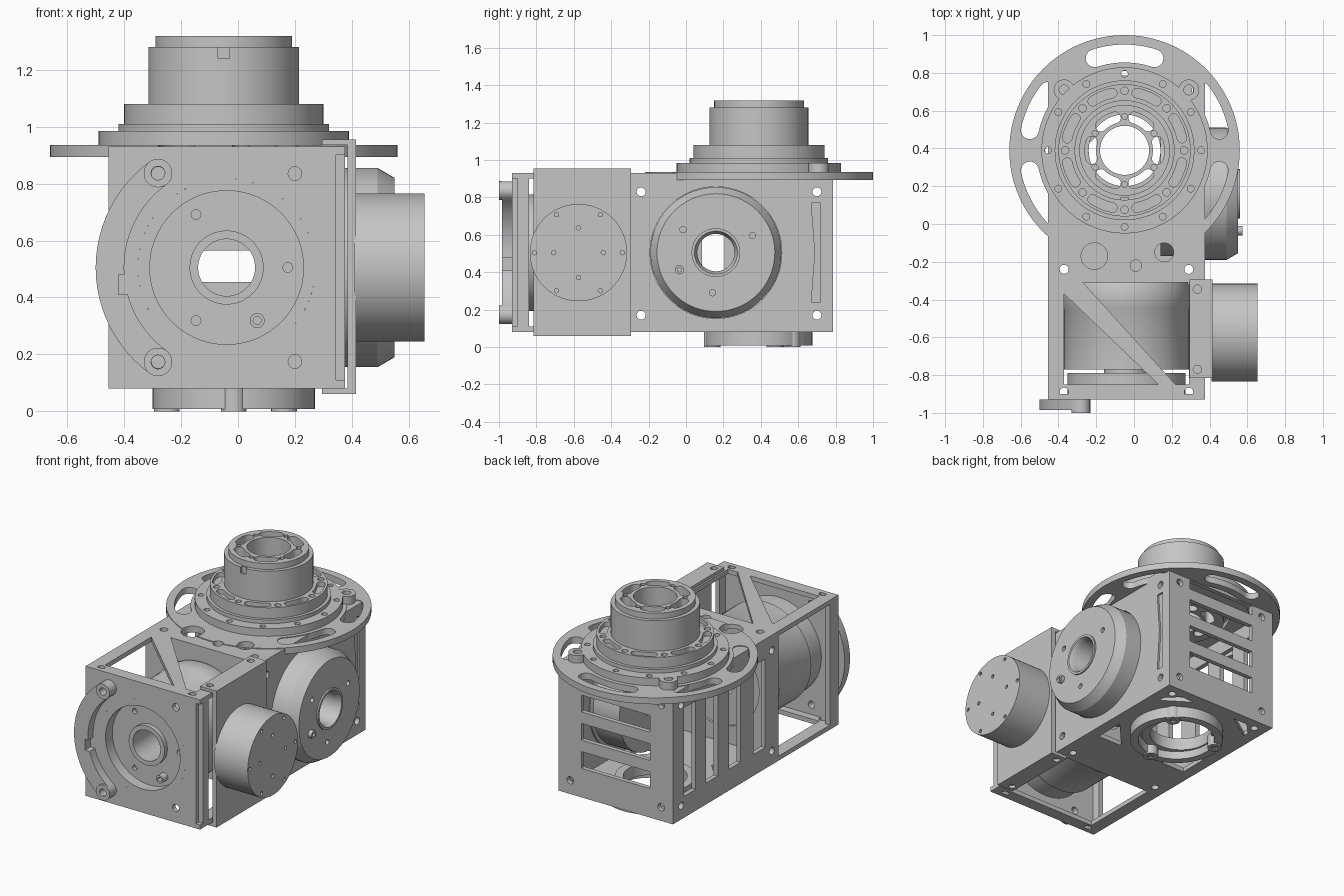
import bpy, bmesh
from math import sin, cos, pi, radians

if "Cube" in bpy.data.objects:
    bpy.data.objects.remove(bpy.data.objects["Cube"])

grey = bpy.data.materials.new("machined grey")
grey.use_nodes = True
grey.diffuse_color = (0.56, 0.56, 0.56, 1)
grey.node_tree.nodes["Principled BSDF"].inputs["Base Color"].default_value = grey.diffuse_color

# Local (u, v, w) mapped so that w runs along the named axis
AXES = {"X": lambda u, v, w: (w, u, v),
        "Y": lambda u, v, w: (u, w, v),
        "Z": lambda u, v, w: (u, v, w)}


# Outlines
def rect(u0, u1, v0, v1):
    return [(u0, v0), (u1, v0), (u1, v1), (u0, v1)]


def disc(u, v, r, n=32):
    return [(u + r * cos(2 * pi * i / n), v + r * sin(2 * pi * i / n)) for i in range(n)]


def polar(u, v, r, a):
    return u + r * cos(radians(a)), v + r * sin(radians(a))


def arc_slot(u, v, r0, r1, a0, a1, n=24, cap=8):
    """Curved band with rounded ends."""
    m, h = (r0 + r1) / 2, (r1 - r0) / 2
    pts = [polar(u, v, r1, a0 + (a1 - a0) * i / n) for i in range(n + 1)]
    cu, cv = polar(u, v, m, a1)
    pts += [polar(cu, cv, h, a1 + 180 * i / cap) for i in range(1, cap)]
    pts += [polar(u, v, r0, a1 + (a0 - a1) * i / n) for i in range(n + 1)]
    cu, cv = polar(u, v, m, a0)
    pts += [polar(cu, cv, h, a0 + 180 + 180 * i / cap) for i in range(1, cap)]
    return pts


# Solids
def add_prism(bm, outline, w0, w1, axis):
    f = AXES[axis]
    lo = [bm.verts.new(f(u, v, w0)) for u, v in outline]
    hi = [bm.verts.new(f(u, v, w1)) for u, v in outline]
    bm.faces.new(lo)
    bm.faces.new(hi)
    for i in range(len(lo)):
        j = (i + 1) % len(lo)
        bm.faces.new((lo[i], lo[j], hi[j], hi[i]))


def add_lathe(bm, profile, u, v, axis, n=72):
    """Closed (radius, height) loop swept round the axis."""
    f = AXES[axis]
    rings = []
    for i in range(n):
        a = 2 * pi * i / n
        rings.append([bm.verts.new(f(u + r * cos(a), v + r * sin(a), w)) for r, w in profile])
    for i in range(n):
        p, q = rings[i], rings[(i + 1) % n]
        for k in range(len(profile)):
            m = (k + 1) % len(profile)
            bm.faces.new((p[k], p[m], q[m], q[k]))


def to_object(name, bm):
    bmesh.ops.recalc_face_normals(bm, faces=bm.faces)
    mesh = bpy.data.meshes.new(name)
    bm.to_mesh(mesh)
    bm.free()
    ob = bpy.data.objects.new(name, mesh)
    bpy.context.scene.collection.objects.link(ob)
    return ob


def finish(ob, cuts, axis):
    """Cut the openings, then shade."""
    if cuts:
        bm = bmesh.new()
        for outline, w0, w1 in cuts:
            add_prism(bm, outline, w0, w1, axis)
        cutter = to_object("cutter", bm)
        mod = ob.modifiers.new("openings", "BOOLEAN")
        mod.operation, mod.solver, mod.object = "DIFFERENCE", "EXACT", cutter
        dg = bpy.context.evaluated_depsgraph_get()
        mesh = bpy.data.meshes.new_from_object(ob.evaluated_get(dg))
        ob.modifiers.clear()
        ob.data = mesh
        bpy.data.objects.remove(cutter)
    ob.data.materials.clear()
    ob.data.materials.append(grey)
    bpy.ops.object.select_all(action="DESELECT")
    ob.select_set(True)
    bpy.context.view_layer.objects.active = ob
    bpy.ops.object.shade_smooth_by_angle(angle=radians(30))


def plate(name, outline, w0, w1, axis, holes=(), pockets=()):
    bm = bmesh.new()
    add_prism(bm, outline, w0, w1, axis)
    cuts = [(h, w0 - 0.1, w1 + 0.1) for h in holes] + list(pockets)
    finish(to_object(name, bm), cuts, axis)


def turned(name, profile, u, v, axis, cuts=()):
    bm = bmesh.new()
    add_lathe(bm, profile, u, v, axis)
    finish(to_object(name, bm), cuts, axis)


# Shared positions
L, R, F, B, Z0, Z1 = -0.455, 0.375, -0.93, 0.785, 0.08, 0.93
T = 0.03
HX, HY = -0.05, 0.39       # upright hub
MX, MZ = -0.04, 0.505      # front drive
SY = 0.16                  # side drive
screws = [disc(x, y, 0.024, 16) for x in (-0.37, 0.29) for y in (-0.89, -0.24, 0.71)]
window = [[(-0.27, -0.31), (0.29, -0.31), (0.29, -0.85), (0.22, -0.85)],
          [(-0.37, -0.37), (0.13, -0.85), (-0.37, -0.85)]]
ports = [disc(-0.21, -0.17, 0.07), disc(0.16, -0.15, 0.05), disc(0.01, -0.22, 0.03)]

# Frame box
plate("top_plate", rect(L, R, F, B), Z1 - T, Z1, "Z",
      screws + window + ports + [disc(HX, HY, 0.3, 48)])
plate("bottom_plate", rect(L, R, F, B), Z0, Z0 + T, "Z",
      screws + [rect(-0.37, 0.29, -0.85, -0.31), disc(HX, HY, 0.22, 48),
                [(-0.38, 0.02), (-0.2, 0.02), (-0.38, 0.22)],
                [(0.3, 0.02), (0.12, 0.02), (0.3, 0.22)],
                [(-0.38, 0.6), (-0.38, 0.64), (-0.3, 0.72), (-0.2, 0.72)],
                [(0.3, 0.6), (0.3, 0.64), (0.22, 0.72), (0.12, 0.72)]])
plate("front_plate", rect(L, 0.345, Z0, Z1), F, F + T, "Y",
      [disc(MX, MZ, 0.312, 64)] + [disc(x, z, 0.024, 16) for x in (-0.28, 0.2) for z in (0.175, 0.835)])
plate("back_plate", rect(L, R, Z0, Z1), B - T, B, "Y",
      [rect(-0.29, 0.21, z, z + 0.11) for z in (0.27, 0.455, 0.64)]
      + [rect(-0.29, 0.21, 0.825, 0.89)]
      + [disc(x, z, 0.024, 16) for x in (-0.37, 0.29) for z in (0.17, 0.84)])
side_screws = [disc(y, z, 0.024, 16) for y in (-0.24, 0.7) for z in (0.17, 0.83)]
plate("left_slatted_plate", rect(-0.31, B, Z0, Z1), L, L + T, "X",
      side_screws + [rect(y, y + 0.12, 0.22, 0.8) for y in (-0.17, 0.085, 0.32, 0.55)])
plate("right_plate", rect(-0.31, B, Z0, Z1), R - T, R, "X",
      side_screws + [disc(SY, MZ, 0.352, 72)],
      [([(0.67, 0.24), (0.72, 0.24), (0.72, 0.77), (0.67, 0.77), (0.69, 0.505)], R - 0.012, R + 0.1)])
plate("bulkhead", rect(L + T, R - T, Z0 + T, Z1 - T), -0.31, -0.285, "Y", [disc(MX, MZ, 0.29, 64)])
for x, side in ((L, "left"), (0.345, "right")):
    plate(side + "_front_post", rect(x, x + 0.03, F + T, -0.84), Z0 + T, Z1 - T, "Z")

# Front drive, lying along y
turned("front_drive_flange", [(0.312, F), (0.312, -0.79), (0.1, -0.79), (0.1, -0.89), (0.13, -0.89),
                              (0.13, -0.86), (0.27, -0.86), (0.27, F)], MX, MZ, "Y",
       [(disc(*polar(MX, MZ, 0.215, a), 0.017, 16), -0.9, -0.835) for a in (0, 120, 240)])
turned("front_drive_body", [(0.12, -0.79), (0.12, -0.77), (0.33, -0.77), (0.33, -0.45), (0.335, -0.44),
                            (0.335, -0.33), (0.32, -0.3), (0.1, -0.3), (0.1, -0.79)], MX, MZ, "Y")
turned("front_drive_pin", [(0.014, -0.91), (0.026, -0.91), (0.026, -0.86), (0.014, -0.86)],
       *polar(MX, MZ, 0.215, -60), "Y")
plate("front_arc_bracket", arc_slot(MX, MZ, 0.36, 0.46, 126, 234), -0.985, F, "Y",
      [rect(-0.42, -0.3, MZ - 0.095, MZ - 0.025)]
      + [disc(*polar(MX, MZ, 0.41, a), 0.024, 16) for a in (126, 234)])
for a, end in ((126, "upper"), (234, "lower")):
    turned("arc_boss_" + end, [(0.024, -1), (0.05, -1), (0.05, -0.985), (0.024, -0.985)],
           *polar(MX, MZ, 0.41, a), "Y")

# Side drive, lying along x
turned("side_drive", [(0.33, 0.14), (0.33, 0.33), (0.35, 0.34), (0.35, 0.49), (0.315, 0.55), (0.13, 0.55),
                      (0.13, 0.56), (0.115, 0.56), (0.1, 0.53), (0.1, 0.14)], SY, MZ, "X",
       [(disc(*polar(SY, MZ, 0.215, a), 0.017, 16), 0.52, 0.6) for a in (25, 145, 265)])
turned("side_drive_pin", [(0.012, 0.55), (0.025, 0.55), (0.025, 0.575), (0.012, 0.575)],
       *polar(SY, MZ, 0.215, 205), "X")

# Small motor on its channel bracket
plate("motor_bracket", rect(-0.815, -0.295, 0.06, 0.955), 0.385, 0.415, "X")
for z, end in ((0.06, "lower"), (0.935, "upper")):
    plate("bracket_flange_" + end, rect(0.295, 0.39, -0.815, -0.295), z, z + 0.02, "Z",
          [disc(0.335, y, 0.022, 16) for y in (-0.77, -0.345)])
plate("small_motor", disc(-0.575, MZ, 0.26, 72), 0.41, 0.655, "X", (),
      [(disc(*polar(-0.575, MZ, 0.235, 60 * i), 0.012, 12), 0.63, 0.7) for i in range(6)]
      + [(disc(*polar(-0.575, MZ, 0.133, 90 * i), 0.012, 12), 0.63, 0.7) for i in range(4)])

# Slotted ring round the hub
plate("slotted_ring", disc(HX, HY, 0.61, 96), 0.893, 0.935, "Z",
      ports + [disc(HX, HY, 0.42, 72)]
      + [arc_slot(HX, HY, 0.465, 0.56, a, b)
         for a, b in ((72, 108), (142, 168), (192, 224), (12, 38), (316, 348))])
for x, side in ((-0.37, "left"), (0.29, "right")):
    turned("ring_boss_" + side, [(0.026, 0.9), (0.055, 0.9), (0.055, 0.985), (0.026, 0.985)], x, 0.71, "Z")

# Stepped upright hub
turned("hub_base", [(0.44, 0.93), (0.44, 0.985), (0.37, 0.985), (0.37, 1.01), (0.35, 1.01), (0.35, 1.08),
                    (0.255, 1.08), (0.255, 0.93)], HX, HY, "Z",
       [(disc(*polar(HX, HY, 0.405, 30 * i), 0.018, 16), 0.9, 1.0) for i in range(12)]
       + [(arc_slot(HX, HY, 0.285, 0.335, 45 * i + 12, 45 * i + 33, 10), 1.05, 1.15) for i in range(8)]
       + [(disc(*polar(HX, HY, 0.315, 45 * i), 0.02, 16), 1.04, 1.15) for i in range(8)])
turned("hub_collar", [(0.265, 0.86), (0.265, 1.28), (0.24, 1.28), (0.24, 1.318), (0.13, 1.318), (0.13, 0.86)],
       HX, HY, "Z",
       [(arc_slot(HX, HY, 0.15, 0.21, 60 * i - 14, 60 * i + 14, 10), 0.8, 1.4) for i in range(6)]
       + [(disc(*polar(HX, HY, 0.18, 60 * i + 30), 0.016, 12), 1.28, 1.4) for i in range(6)]
       + [(rect(HX - 0.02, HX + 0.02, HY - 0.28, HY - 0.25), 1.24, 1.4)])

# Lower bearing seat and clamp
turned("lower_bearing", [(0.24, 0.06), (0.24, 0.14), (0.19, 0.14), (0.19, 0.06)], HX, HY, "Z")
turned("lower_clamp", [(0.235, 0.008), (0.285, 0.008), (0.285, Z0), (0.235, Z0)], -0.015, HY, "Z")
for i, a in enumerate((45, 160, 270)):
    turned("clamp_lug_%d" % (i + 1), [(0.02, 0), (0.045, 0), (0.045, Z0), (0.02, Z0)],
           *polar(-0.015, HY, 0.25, a), "Z")
